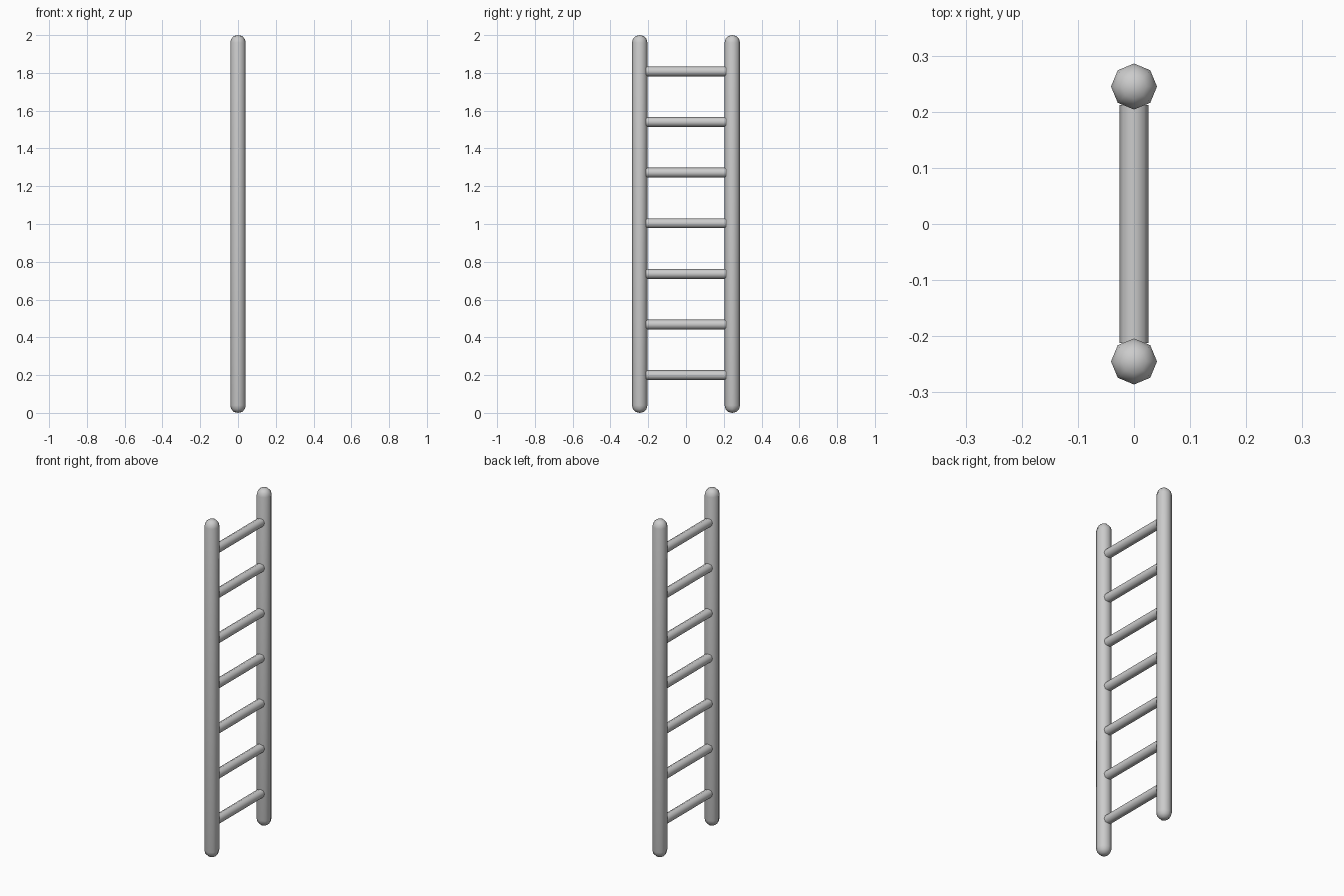
import bpy, bmesh, math
from mathutils import Matrix

if "Cube" in bpy.data.objects:
    bpy.data.objects.remove(bpy.data.objects["Cube"])

SIDES = 8


def lathe(name, profile, matrix):
    """Eight-sided turned part; zero radius makes a pole."""
    bm = bmesh.new()
    rings = []
    for r, z in profile:
        if r == 0:
            rings.append([bm.verts.new((0, 0, z))] * SIDES)
        else:
            rings.append([bm.verts.new((r * math.cos(math.tau * i / SIDES),
                                        r * math.sin(math.tau * i / SIDES), z))
                          for i in range(SIDES)])
    for a, b in zip(rings, rings[1:]):
        for i in range(SIDES):
            j = (i + 1) % SIDES
            bm.faces.new(list(dict.fromkeys((a[i], a[j], b[j], b[i]))))
    bmesh.ops.recalc_face_normals(bm, faces=bm.faces)
    bm.transform(matrix)
    mesh = bpy.data.meshes.new(name)
    bm.to_mesh(mesh)
    bm.free()
    obj = bpy.data.objects.new(name, mesh)
    bpy.context.collection.objects.link(obj)
    bpy.ops.object.select_all(action='DESELECT')
    obj.select_set(True)
    bpy.context.view_layer.objects.active = obj
    bpy.ops.object.shade_smooth_by_angle(angle=math.radians(50))
    return obj


# Upright rails with rounded ends
R = 0.041
cap = [(0, 0), (0.022, 0.005), (0.036, 0.02), (R, 0.04)]
rail = cap + [(r, 2 - z) for r, z in reversed(cap)]
for name, y in (("left_rail", -0.245), ("right_rail", 0.245)):
    lathe(name, rail, Matrix.Translation((0, y, 0)))

# Evenly spaced rungs, just entering the rails
rung = [(0, -0.212), (0.026, -0.212), (0.026, 0.212), (0, 0.212)]
for k in range(7):
    lathe(f"rung_{k + 1}", rung,
          Matrix.Translation((0, 0, 0.2 + 0.268 * k)) @ Matrix.Rotation(math.pi / 2, 4, 'X'))
